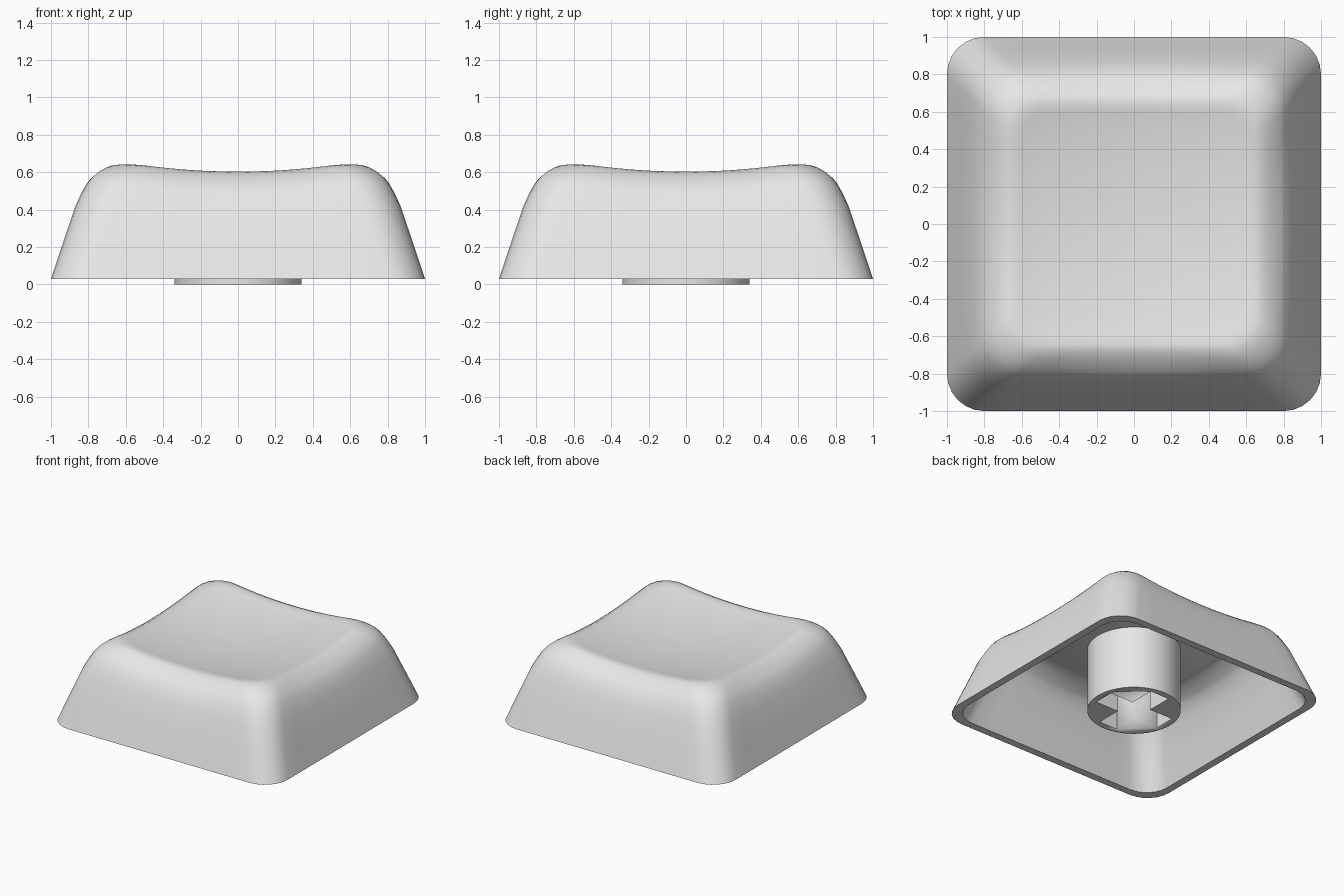
import bpy, bmesh, math

if "Cube" in bpy.data.objects:
    bpy.data.objects.remove(bpy.data.objects["Cube"])

BOW = 0.134          # curvature of the spherical dish
DISH = 0.545         # height of the dish centre
WALL = 0.06

grey = bpy.data.materials.new("light grey plastic")
grey.diffuse_color = (0.8, 0.8, 0.8, 1)
grey.use_nodes = True
grey.node_tree.nodes["Principled BSDF"].inputs["Base Color"].default_value = grey.diffuse_color


def rounded_square(half, radius, per_side=10, per_corner=6):
    """Points of a rounded square, counter-clockwise."""
    pts = []
    c = half - radius
    for k in range(4):
        turn = k * math.pi / 2
        ca, sa = math.cos(turn), math.sin(turn)
        local = [(half, -c + 2 * c * i / per_side) for i in range(per_side)]
        local += [(c + radius * math.cos(a), c + radius * math.sin(a))
                  for a in (math.pi / 2 * j / per_corner for j in range(per_corner))]
        pts += [(x * ca - y * sa, x * sa + y * ca) for x, y in local]
    return pts


def finish(name, bm, angle=40):
    bmesh.ops.recalc_face_normals(bm, faces=bm.faces)
    mesh = bpy.data.meshes.new(name)
    bm.to_mesh(mesh)
    bm.free()
    mesh.materials.append(grey)
    ob = bpy.data.objects.new(name, mesh)
    bpy.context.collection.objects.link(ob)
    bpy.ops.object.select_all(action='DESELECT')
    ob.select_set(True)
    bpy.context.view_layer.objects.active = ob
    bpy.ops.object.shade_smooth_by_angle(angle=math.radians(angle))
    return ob


# Wall profile: half width, corner radius, height at the corners,
# how far the edge follows the dish, drop of the inner skin
PROFILE = [
    (1.00, 0.20, 0.03, 0.0, 0.0),
    (0.935, 0.20, 0.225, 0.05, 0.01),
    (0.87, 0.20, 0.42, 0.2, 0.02),
    (0.84, 0.20, 0.488, 0.4, 0.028),
    (0.81, 0.20, 0.545, 0.6, 0.035),
    (0.785, 0.20, 0.579, 0.8, 0.042),
    (0.75, 0.19, 0.607, 0.9, 0.05),
    (0.715, 0.19, 0.628, 1.0, 0.055),
    (0.68, 0.18, 0.640, 1.0, 0.06),
    (0.645, 0.17, 0.642, 1.0, 0.06),
]
DISH_RINGS = [(0.60, 0.15), (0.50, 0.12), (0.38, 0.09), (0.25, 0.06), (0.12, 0.03)]


def skin(bm, inner):
    """One skin of the cap, from the bottom rim to the dish centre."""
    inset = WALL if inner else 0.0
    rings = []
    for half, rad, z, follow, drop in PROFILE:
        corner = half - 0.293 * rad
        ring = []
        for x, y in rounded_square(half, rad):
            h = z + follow * BOW * (x * x + y * y - 2 * corner ** 2)
            s = (half - inset) / half
            ring.append(bm.verts.new((x * s, y * s, h - (drop if inner else 0))))
        rings.append(ring)
    for half, rad in DISH_RINGS:
        s = (half - inset * half / 0.645) / half
        rings.append([bm.verts.new((x * s, y * s, DISH + BOW * (x * x + y * y) - inset))
                      for x, y in rounded_square(half, rad)])
    for a, b in zip(rings, rings[1:]):
        bridge(bm, a, b)
    tip = bm.verts.new((0, 0, DISH - inset))
    last = rings[-1]
    for i in range(len(last)):
        bm.faces.new((last[i], last[(i + 1) % len(last)], tip))
    return rings[0]


def bridge(bm, a, b):
    n = len(a)
    for i in range(n):
        j = (i + 1) % n
        bm.faces.new((a[i], a[j], b[j], b[i]))


# Hollow cap with a flat bottom rim
bm = bmesh.new()
bridge(bm, skin(bm, False), skin(bm, True))
finish("cap_shell", bm)

# Round mounting stem under the dish
bm = bmesh.new()
bmesh.ops.create_cone(bm, cap_ends=True, segments=64, radius1=0.34, radius2=0.34, depth=0.515)
bmesh.ops.translate(bm, verts=bm.verts, vec=(0, 0, 0.2575))
stem = finish("stem", bm)

# Cross-shaped socket cut into the stem
L, W = 0.29, 0.083
arm = [(L, -W), (L, W), (W, W)]
bm = bmesh.new()
outline = []
for k in range(4):
    ca, sa = round(math.cos(k * math.pi / 2)), round(math.sin(k * math.pi / 2))
    outline += [bm.verts.new((x * ca - y * sa, x * sa + y * ca, -0.1)) for x, y in arm]
face = bm.faces.new(outline)
top = bmesh.ops.extrude_face_region(bm, geom=[face])
bmesh.ops.translate(bm, vec=(0, 0, 0.52),
                    verts=[v for v in top["geom"] if isinstance(v, bmesh.types.BMVert)])
cutter = finish("socket_cutter", bm)
cutter.hide_render = True
cutter.display_type = 'WIRE'

cut = stem.modifiers.new("socket", 'BOOLEAN')
cut.operation = 'DIFFERENCE'
cut.solver = 'EXACT'
cut.object = cutter
